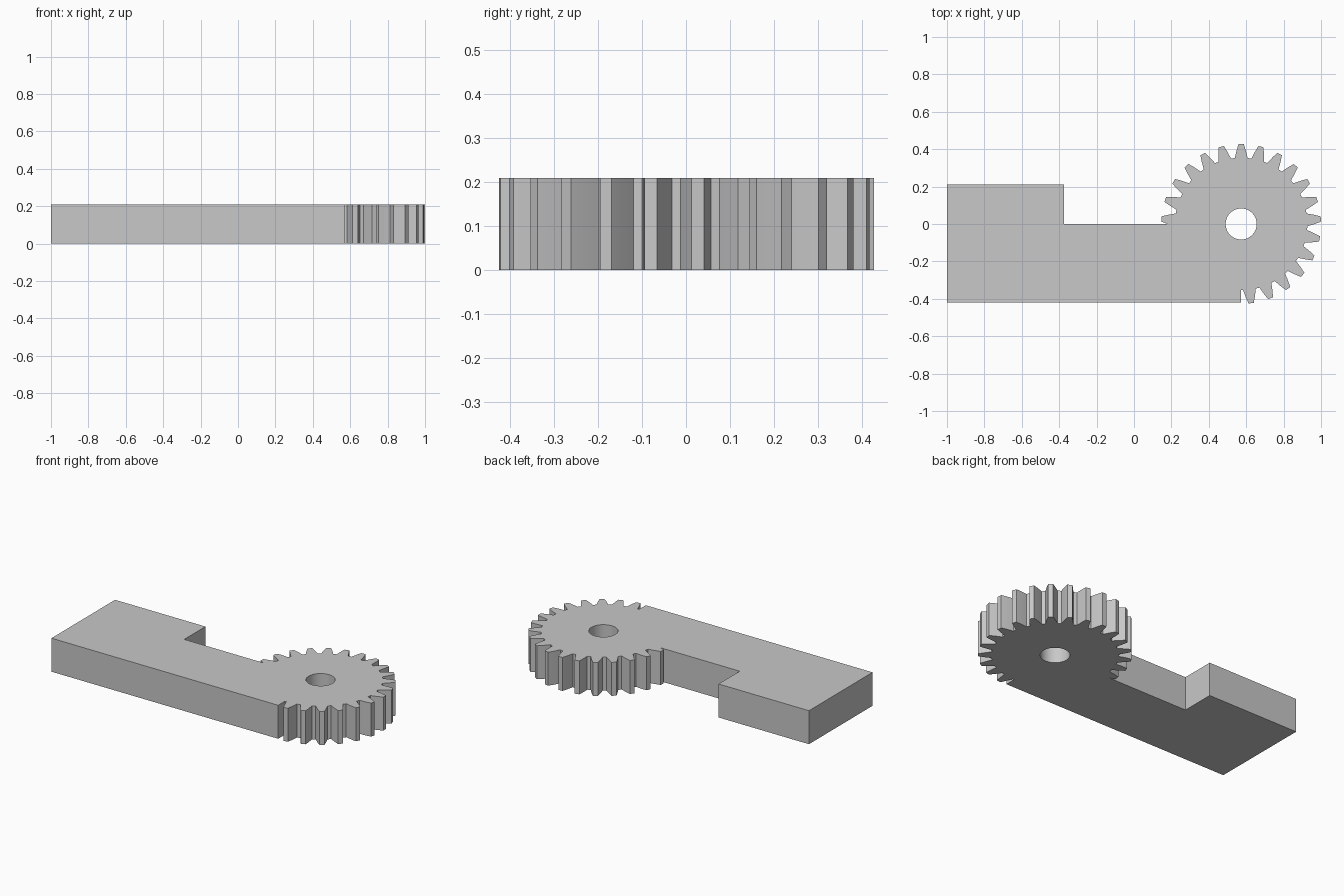
import bpy
import bmesh
from math import radians, cos, sin

old = bpy.data.objects.get("Cube")
if old:
    bpy.data.objects.remove(old, do_unlink=True)

HEIGHT = 0.21
HUB_X = 0.573
HOLE_RADIUS = 0.083
TEETH = 25
STEP = radians(360 / TEETH)
# Tooth flank from root to tip: radius and half angle
FLANK = [(0.354, 0.097), (0.393, 0.063), (0.427, 0.033)]

grey = bpy.data.materials.new("plain grey")
grey.use_nodes = True
colour = (0.58, 0.58, 0.58, 1)
grey.diffuse_color = colour
grey.node_tree.nodes["Principled BSDF"].inputs["Base Color"].default_value = colour


def polar(radius, angle):
    return (HUB_X + radius * cos(angle), radius * sin(angle))


# Arm outline, then the toothed arc running anticlockwise from the arm's end
root = FLANK[0][0]
outline = [(-1, 0.21), (-1, -0.42), (HUB_X, -0.42), (HUB_X, -root)]
for i in range(19):
    centre = radians(-90) + (i + 0.5) * STEP
    outline += [polar(r, centre - half) for r, half in FLANK]
    outline += [polar(r, centre + half) for r, half in reversed(FLANK)]
# The last tooth runs into the back edge of the arm
del outline[-2:]
outline += [(HUB_X - FLANK[1][0], 0), (-0.373, 0), (-0.373, 0.21)]

# Extruded gear lever
bm = bmesh.new()
base = bm.faces.new([bm.verts.new((x, y, 0)) for x, y in outline])
top = bmesh.ops.extrude_face_region(bm, geom=[base], use_keep_orig=True)["geom"]
bmesh.ops.translate(bm, vec=(0, 0, HEIGHT),
                    verts=[v for v in top if isinstance(v, bmesh.types.BMVert)])
bmesh.ops.recalc_face_normals(bm, faces=bm.faces)
mesh = bpy.data.meshes.new("gear_lever")
bm.to_mesh(mesh)
bm.free()
mesh.materials.append(grey)
lever = bpy.data.objects.new("gear_lever", mesh)
bpy.context.collection.objects.link(lever)

# Axle hole
bpy.ops.mesh.primitive_cylinder_add(vertices=64, radius=HOLE_RADIUS, depth=1,
                                    location=(HUB_X, 0, HEIGHT / 2))
cutter = bpy.context.object
cutter.name = "axle_hole_cutter"
cutter.hide_render = True
cutter.data.materials.append(grey)
cut = lever.modifiers.new("axle_hole", 'BOOLEAN')
cut.operation = 'DIFFERENCE'
cut.solver = 'EXACT'
cut.object = cutter

bpy.ops.object.select_all(action='DESELECT')
lever.select_set(True)
bpy.context.view_layer.objects.active = lever
bpy.ops.object.modifier_apply(modifier=cut.name)
bpy.data.objects.remove(cutter, do_unlink=True)
bpy.ops.object.shade_smooth_by_angle(angle=radians(20))
